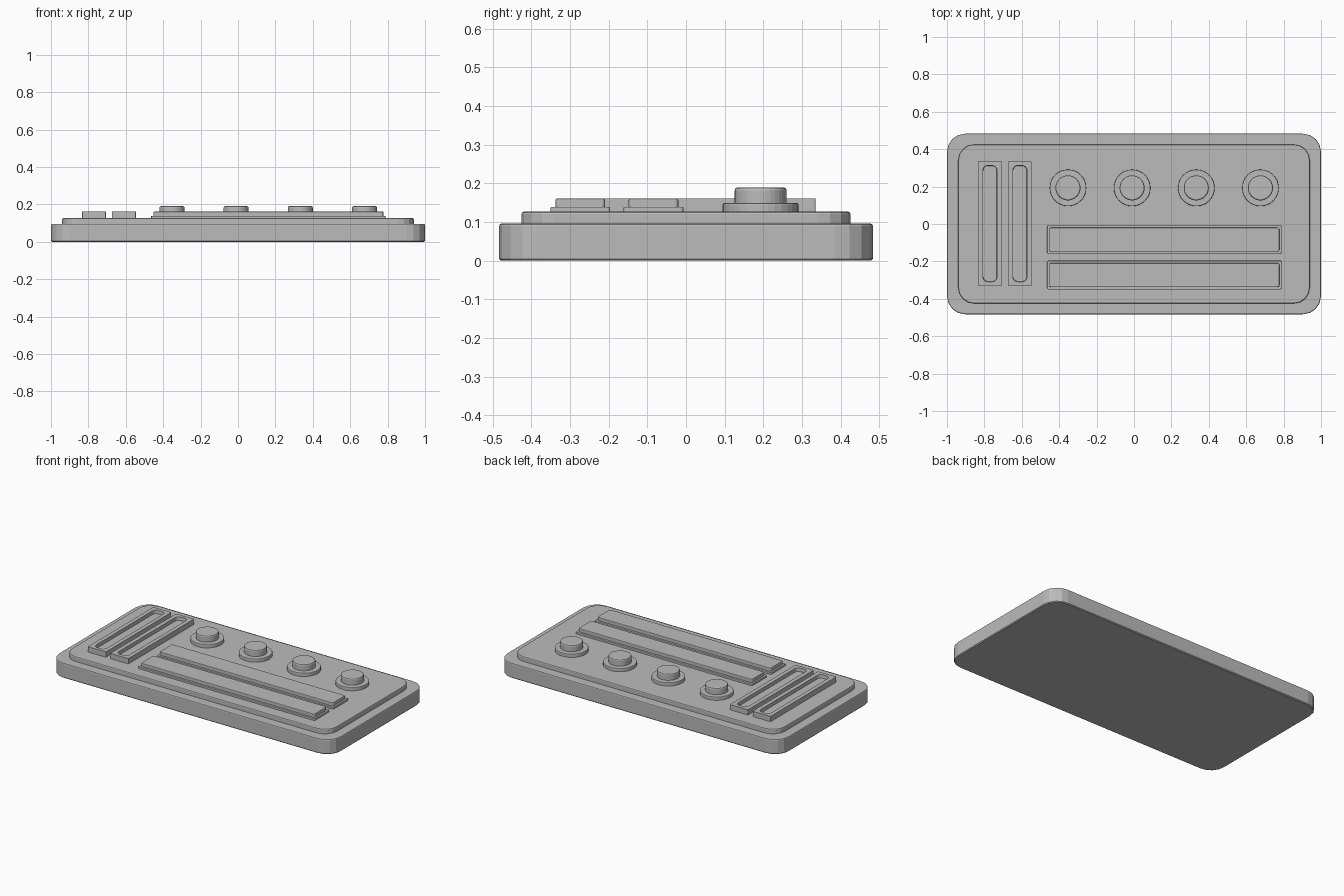
import bpy, bmesh, math

old = bpy.data.objects.get("Cube")
if old:
    bpy.data.objects.remove(old, do_unlink=True)

grey = bpy.data.materials.new("plain grey")
grey.use_nodes = True
colour = (0.5, 0.5, 0.5, 1)
grey.diffuse_color = colour
grey.node_tree.nodes["Principled BSDF"].inputs["Base Color"].default_value = colour


def outline(hx, hy, radius, segments):
    """Rounded rectangle, counter-clockwise; a circle when radius = hx = hy."""
    points = []
    for corner, (sx, sy) in enumerate(((1, 1), (-1, 1), (-1, -1), (1, -1))):
        for i in range(segments + 1):
            a = math.pi / 2 * (corner + i / segments)
            points.append((sx * (hx - radius) + radius * math.cos(a),
                           sy * (hy - radius) + radius * math.sin(a)))
    return points


def loft(name, x, y, levels, segments=4):
    """Closed solid through levels of (half width, half depth, radius, height)."""
    bm = bmesh.new()
    rings = [[bm.verts.new((px, py, z)) for px, py in outline(hx, hy, r, segments)]
             for hx, hy, r, z in levels]
    count = len(rings[0])
    for low, high in zip(rings, rings[1:]):
        for i in range(count):
            j = (i + 1) % count
            bm.faces.new((low[i], low[j], high[j], high[i]))
    bm.faces.new(rings[0][::-1])
    bm.faces.new(rings[-1])
    bmesh.ops.remove_doubles(bm, verts=bm.verts, dist=1e-5)
    mesh = bpy.data.meshes.new(name)
    bm.to_mesh(mesh)
    bm.free()
    mesh.materials.append(grey)
    obj = bpy.data.objects.new(name, mesh)
    obj.location = (x, y, 0)
    bpy.context.collection.objects.link(obj)
    return obj


def slab(hx, hy, r, z0, z1, top=0.005, bottom=0.0):
    """Levels of a slab with chamfered top and optional bottom edge."""
    levels = [(hx - bottom, hy - bottom, r - bottom, z0)]
    if bottom:
        levels.append((hx, hy, r, z0 + bottom))
    half = top * 0.3
    return levels + [(hx, hy, r, z1 - top),
                     (hx - half, hy - half, r - half, z1 - half),
                     (hx - top, hy - top, r - top, z1)]


# Body and raised panel
loft("base", 0, 0, slab(1, 0.483, 0.098, 0, 0.096, 0.006, 0.005))
loft("panel", 0, 0, slab(0.94, 0.425, 0.085, 0.09, 0.127, 0.006))

# Row of knobs on collars
for i in range(4):
    x = -0.353 + 0.343 * i
    loft(f"knob_collar_{i + 1}", x, 0.193,
         slab(0.098, 0.098, 0.098, 0.12, 0.149, 0.004), 8)
    loft(f"knob_{i + 1}", x, 0.193,
         slab(0.067, 0.067, 0.067, 0.14, 0.19, 0.008), 8)

# Two long stepped bars
for name, y in (("rear", -0.084), ("front", -0.273)):
    loft(f"{name}_bar_foot", 0.162, y, slab(0.626, 0.077, 0.008, 0.12, 0.139, 0.002))
    loft(f"{name}_bar", 0.162, y, slab(0.615, 0.064, 0.01, 0.13, 0.161, 0.004))

# Two slider frames with recessed slots
for name, x in (("outer", -0.77), ("inner", -0.61)):
    loft(f"{name}_slider_frame", x, 0.002,
         [(0.064, 0.333, 0.005, 0.12), (0.064, 0.333, 0.005, 0.161),
          (0.038, 0.311, 0.026, 0.161), (0.036, 0.309, 0.024, 0.139)])
